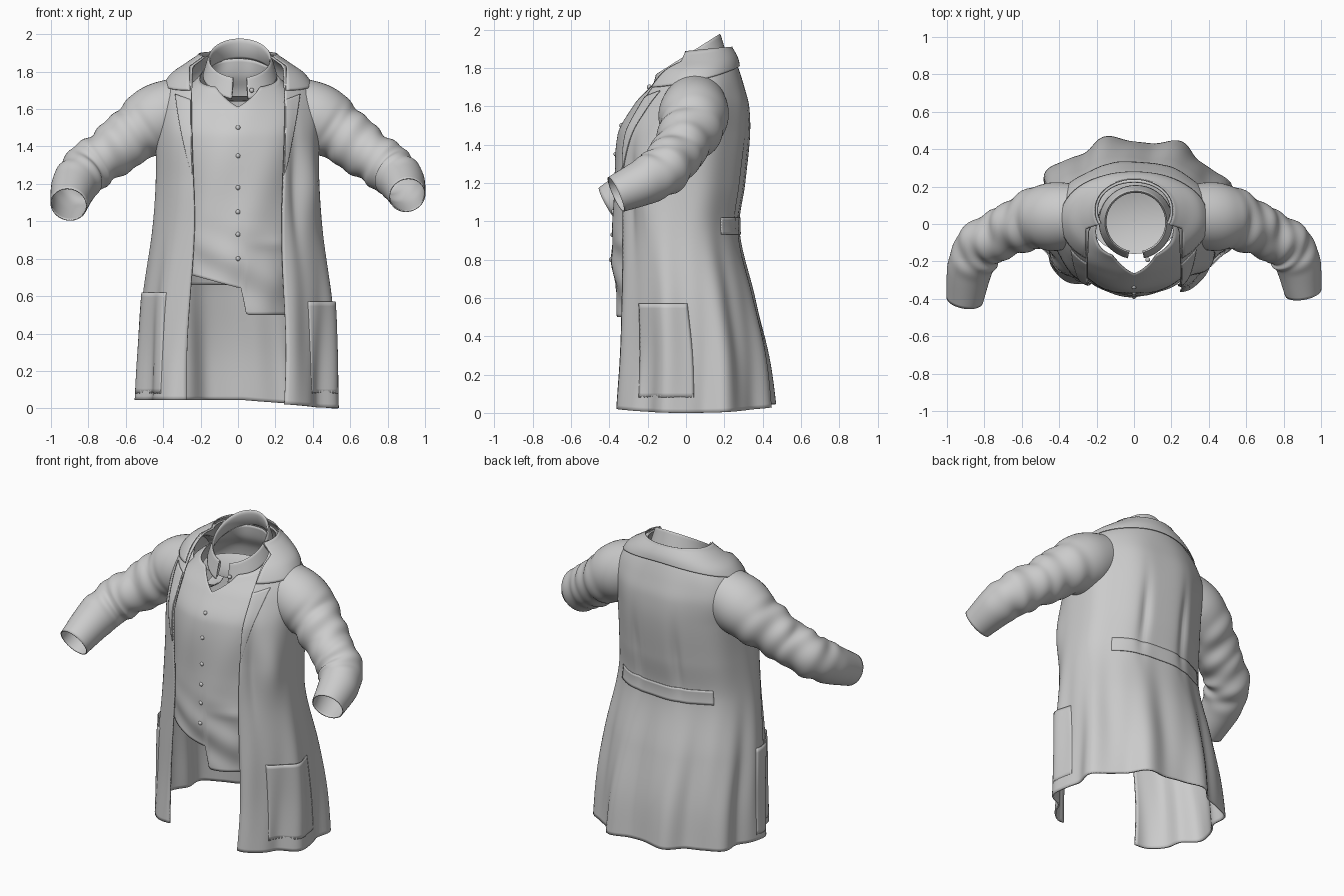
import bpy, bmesh, math
from math import sin, cos, pi, exp
from mathutils import Vector

if "Cube" in bpy.data.objects:
    bpy.data.objects.remove(bpy.data.objects["Cube"])

cloth = bpy.data.materials.new("grey_cloth")
cloth.use_nodes = True
cloth.diffuse_color = (0.6, 0.6, 0.6, 1)
cloth.node_tree.nodes["Principled BSDF"].inputs["Base Color"].default_value = (0.6, 0.6, 0.6, 1)


def finish(name, bm, thick=0):
    bmesh.ops.recalc_face_normals(bm, faces=bm.faces)
    me = bpy.data.meshes.new(name)
    bm.to_mesh(me)
    bm.free()
    me.materials.append(cloth)
    ob = bpy.data.objects.new(name, me)
    bpy.context.collection.objects.link(ob)
    if thick:
        mod = ob.modifiers.new("thickness", "SOLIDIFY")
        mod.thickness, mod.offset = thick, 0
    bpy.ops.object.select_all(action="DESELECT")
    ob.select_set(True)
    bpy.context.view_layer.objects.active = ob
    bpy.ops.object.shade_smooth_by_angle(angle=math.radians(45))


def grid(name, fn, nu, nv, closed=False, thick=0.006):
    """Sheet of cloth from fn(u, v), both running 0 to 1."""
    bm = bmesh.new()
    cols = nu if closed else nu + 1
    rows = [[bm.verts.new(fn(i / nu, j / nv)) for i in range(cols)] for j in range(nv + 1)]
    for j in range(nv):
        for i in range(nu):
            k = (i + 1) % cols
            bm.faces.new((rows[j][i], rows[j][k], rows[j + 1][k], rows[j + 1][i]))
    finish(name, bm, thick)


def lerp(a, b, t):
    return a + (b - a) * t


def smooth(t):
    t = min(1, max(0, t))
    return t * t * (3 - 2 * t)


def sample(rows, z):
    """Smooth interpolation of table rows keyed by their first entry."""
    n = len(rows)
    z = min(rows[-1][0], max(rows[0][0], z))
    i = max(k for k in range(n - 1) if rows[k][0] <= z)
    a, b = rows[i], rows[i + 1]
    p, q = rows[max(i - 1, 0)], rows[min(i + 2, n - 1)]
    h = b[0] - a[0]
    t = (z - a[0]) / h
    out = []
    for k in range(1, len(a)):
        ma = (b[k] - p[k]) / (b[0] - p[0]) * h
        mb = (q[k] - a[k]) / (q[0] - a[0]) * h
        out.append(a[k] * (2*t**3 - 3*t*t + 1) + ma * (t**3 - 2*t*t + t)
                   + b[k] * (3*t*t - 2*t**3) + mb * (t**3 - t*t))
    return out


POWER = 2.08


def section(rows, a, z, off):
    """Rounded outline; a = 0 at the back, +pi/2 at the model's left."""
    w, yf, yb = sample(rows, z)
    s, c = sin(a), cos(a)
    x = math.copysign(abs(s) ** (2 / POWER), s) * w
    y = (yf + yb) / 2 + math.copysign(abs(c) ** (2 / POWER), c) * (yb - yf) / 2
    return Vector((x + s * off, y + c * off, z))


# Body outlines: height, half width, front, back
COAT = [(0, .53, -.39, .455), (.3, .515, -.37, .42), (.6, .495, -.365, .355),
        (.95, .45, -.365, .275), (1.2, .432, -.375, .305), (1.45, .43, -.365, .33),
        (1.6, .43, -.285, .325), (1.7, .40, -.22, .30), (1.78, .34, -.165, .275),
        (1.83, .27, -.12, .255), (1.88, .195, -.08, .225)]
SHIRT = [(.45, .33, -.35, .22), (.8, .34, -.38, .22), (1.1, .34, -.375, .22),
         (1.45, .37, -.352, .27), (1.6, .36, -.27, .26), (1.7, .29, -.195, .24),
         (1.78, .205, -.15, .2), (1.9, .16, -.12, .18)]


def coat(a, z, off=0):
    low = smooth(1 - z)
    folds = (.004 + .02 * low) * cos(9 * (a - .45)) * smooth((1.85 - z) / .3)
    folds += .006 * sin(17 * a + 3 * z) * smooth((1.1 - z) / .8)
    # back darts, gathered waist and the loose fold under the left arm
    for d in (-.3, .35):
        folds -= .02 * exp(-((a - d) / .07) ** 2 - ((z - 1.2) / .22) ** 2)
    folds += .035 * exp(-((a - 2.1) / .2) ** 2 - ((z - 1.2) / .2) ** 2)
    folds -= .02 * exp(-((a - 2.38) / .1) ** 2 - ((z - 1.15) / .3) ** 2)
    return section(COAT, a, z, off + folds)


def front_angle(x, z):
    """Angle of the coat front at sideways distance x."""
    w = sample(COAT, z)[0]
    return pi - math.asin(min(.9, x / w) ** (POWER / 2))


def edge(side, z):
    return .24 + (.04 * max(0, 1 - z) if side < 0 else 0) + .008 * sin(5 * z)


def across(u, z):
    """Angle going round the coat from its right front edge to its left."""
    return lerp(-front_angle(edge(-1, z), z), front_angle(edge(1, z), z), u)


# Open coat body
def coat_body(u, v):
    hem = .045 * (1 - max(0, sin(lerp(-2.6, 2.6, u))))
    z = lerp(hem, 1.88, v)
    return coat(across(u, z), z)


grid("coat_body", coat_body, 128, 90, thick=.01)


# Coat collar lying on the shoulders, longer toward the front
def coat_collar(u, v):
    z = lerp(lerp(1.81, 1.7, smooth(abs(2 * u - 1))), 1.885, v)
    point = coat(across(u, z), z, .014 + .006 * sin(pi * v))
    point.z += .025 * v * cos(pi * (u - .5))
    return point


grid("coat_collar", coat_collar, 72, 14)


# Shirt with an uneven tucked hem and an open neck
def shirt(a, z):
    x = sin(a)
    crease = .007 * sin(26 * z + 5 * x) * smooth((1.05 - z) / .3)
    crease += .01 * exp(-((z - .88) / .03) ** 2) * max(0, x)
    crease *= smooth((.85 - abs(x)) / .3)
    return section(SHIRT, a, z, crease + .003 * sin(9 * z - 8 * x))


def shirt_body(u, v):
    a = u * 2 * pi
    x = sin(a) * .36
    hem = .66
    if cos(a) < 0:
        hem = lerp(.645 - .26 * min(0, x), .5, smooth((x - .012) / .035))
        hem = lerp(hem, .66, smooth((abs(x) - .27) / .08))
    notch = max(0, 1 - abs(a - pi) / .42)
    return shirt(a, lerp(hem, 1.79 + .08 * cos(a) - .1 * notch, v))


grid("shirt_body", shirt_body, 160, 70, closed=True)

# Shirt buttons
bm = bmesh.new()
for z in (.8, .93, 1.05, 1.18, 1.35, 1.5, 1.7):
    part = bmesh.ops.create_uvsphere(bm, u_segments=12, v_segments=8, radius=.013)["verts"]
    bmesh.ops.translate(bm, verts=part, vec=shirt(pi if z < 1.6 else pi - .24, z))
finish("shirt_buttons", bm)


# Turned-down shirt collar: stand rises to a roll, then the leaf falls outward
def shirt_collar(u, v):
    reach = pi - .22
    a = lerp(-reach, reach, u)
    end = smooth((abs(a) - reach + .7) / .7)
    if v < .4:
        t = 1 - v / .4
        k, dz = 1 + .17 * t * t, -.09 * t
    elif v < .6:
        t = (v - .4) / .2
        k, dz = 1 + .07 * t, .012 * sin(pi * t)
    else:
        t = (v - .6) / .4
        k, dz = 1.07 + .15 * t, -(.08 + .02 * end) * t
    z = 1.857 + .105 * cos(a) + dz
    return Vector((.01 + .16 * k * sin(a), .01 + .16 * k * cos(a), z))


grid("shirt_collar", shirt_collar, 72, 20)

# Lining closing the inside of the neck
grid("neck_lining", lambda u, v: Vector((.23 * v * sin(2 * pi * u), .01 + .17 * v * cos(2 * pi * u),
                                         1.64 + .03 * v * v)), 32, 6, closed=True, thick=0)

for side, label in ((-1, "right"), (1, "left")):
    # Lapel, widening up to its notch
    def lapel(u, v):
        z = lerp(1.25, 1.65 + .03 * u, v)
        x = edge(side, z) + u * .08 * v ** .8
        return coat(side * front_angle(x, z), z, .009)
    grid(label + "_lapel", lapel, 10, 30)

    # Patch pocket, its mouth standing slightly open
    mouth = .57 if side > 0 else .62

    def pocket(u, v):
        bulge = .002 + .02 * v * sin(pi * u) ** .5
        return coat(side * lerp(1.55, 2.3, u), lerp(.08, mouth, v), bulge)
    grid(label + "_pocket", pocket, 24, 20)

    # Sleeve: centre line with radius, bent at the elbow
    drift = 0 if side > 0 else 1
    PATH = [(0, .24, .05, 1.635, .15), (1, .42, .04, 1.555, .18), (2, .55, .02, 1.47, .155),
            (3, .68, -.04, 1.37, .135), (4, .80, -.1, 1.285, .13),
            (5, .87, -.19 - .02 * drift, 1.22 - .02 * drift, .122),
            (6, .905, -.365 - .04 * drift, 1.14 - .05 * drift, .096)]

    def sleeve(u, v):
        t = v * 6
        x, y, z, r = sample(PATH, t)
        p, q = sample(PATH, min(6, t + .05)), sample(PATH, max(0, t - .05))
        axis = (Vector(p[:3]) - Vector(q[:3])).normalized()
        out = axis.cross(Vector((0, 0, 1))).normalized()
        up = out.cross(axis)
        g = u * 2 * pi
        crumple = smooth((t - 1.2) / 1) * smooth((5.4 - t) / .8)
        r *= 1 + crumple * (.04 * sin(5.2 * t + 2 * sin(g + 1)) + .03 * sin(9 * t - 3 * cos(g)))
        pt = Vector((x, y, z)) + (out * cos(g) + up * sin(g)) * r
        return Vector((side * pt.x, pt.y, pt.z))
    grid(label + "_sleeve", sleeve, 48, 80, closed=True)

# Half belt across the back waist
grid("back_belt", lambda u, v: coat(lerp(-.8, .8, u), lerp(.93, 1.02, v), .007), 48, 6)
